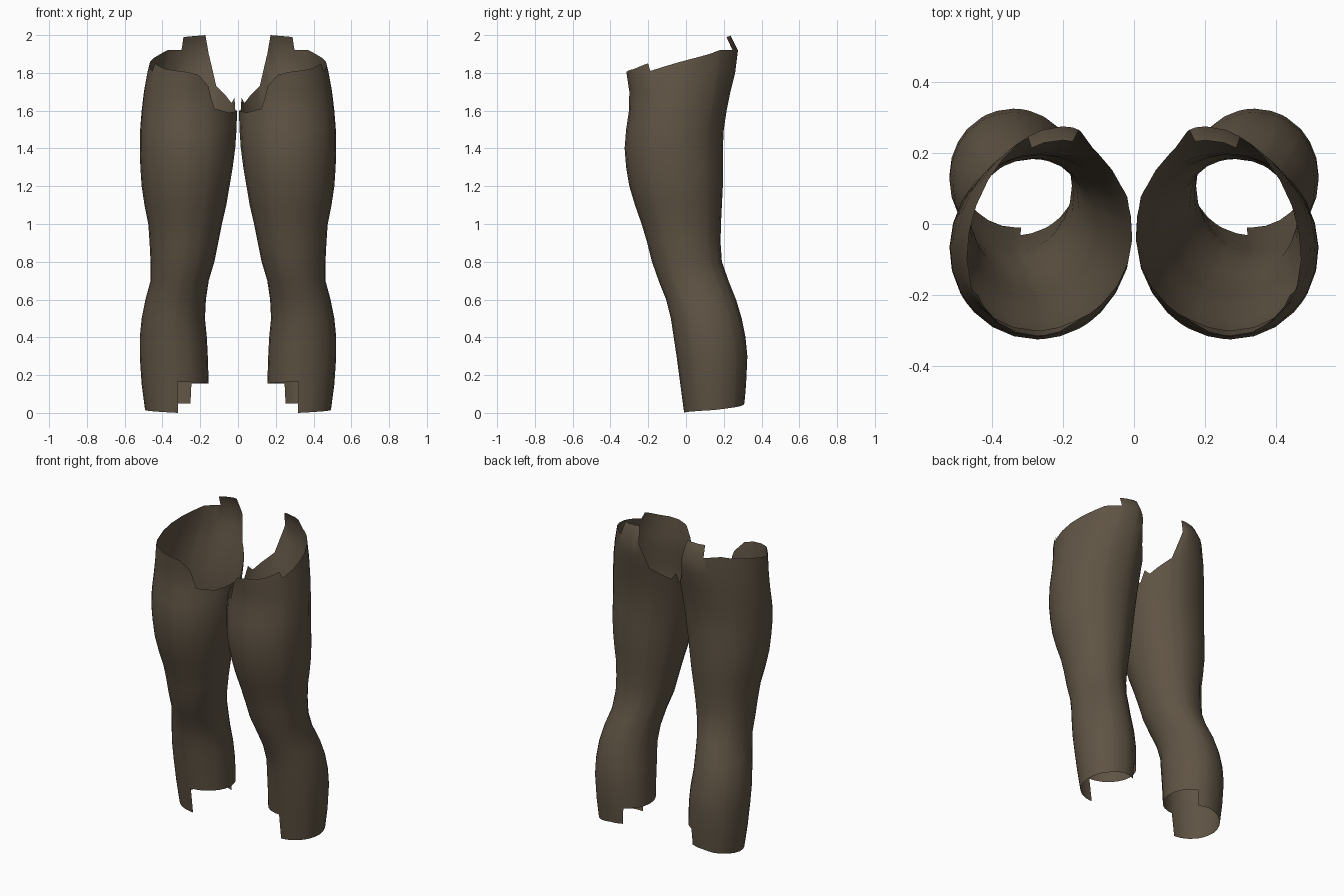
import bpy
import bmesh
from math import sin, cos, radians

default_cube = bpy.data.objects.get("Cube")
if default_cube:
    bpy.data.objects.remove(default_cube, do_unlink=True)

# Cloth colour shared by both legs
cloth = bpy.data.materials.new("dark_brown_cloth")
cloth.use_nodes = True
cloth_colour = (0.115, 0.088, 0.058, 1.0)
cloth.diffuse_color = cloth_colour
shader = cloth.node_tree.nodes["Principled BSDF"]
shader.inputs["Base Color"].default_value = cloth_colour
shader.inputs["Roughness"].default_value = 0.9

# Leg sections: height, inner x, outer x, front y, back y
sections = [
    (0, .17, .49, -.01, .305),
    (.15, .155, .51, -.03, .318),
    (.3, .16, .52, -.05, .325),
    (.4, .165, .52, -.065, .315),
    (.5, .175, .51, -.08, .295),
    (.6, .17, .49, -.105, .265),
    (.7, .155, .463, -.145, .225),
    (.8, .125, .463, -.18, .19),
    (.9, .105, .468, -.205, .183),
    (1, .085, .475, -.235, .185),
    (1.1, .062, .495, -.27, .19),
    (1.2, .045, .51, -.3, .195),
    (1.3, .028, .517, -.317, .195),
    (1.4, .015, .52, -.325, .195),
    (1.5, .008, .518, -.317, .2),
    (1.6, .005, .51, -.302, .215),
    (1.7, .005, .498, -.3, .235),
    (1.8, .005, .48, -.315, .26),
    (1.92, .015, .45, -.32, .275),
    (2, .03, .43, -.31, .235),
]

# Torn edges: angle round the leg (outer side = 0, back = 90), height
waist_edge = [
    (-180, 1.6), (-150, 1.59), (-126, 1.61), (-122, 1.66), (-118, 1.73),
    (-105, 1.79), (-90, 1.805), (-60, 1.82), (-37, 1.85), (-34, 1.81),
    (0, 1.86), (30, 1.9), (42, 1.92), (64.5, 1.92), (65, 1.99),
    (98, 2), (103, 1.9), (117, 1.73), (147, 1.64), (155, 1.67),
    (160, 1.6), (180, 1.6),
]
hem_edge = [
    (-180, .155), (-94.5, .165), (-94, 0), (0, .015), (60, .035),
    (90, .05), (118.5, .05), (119, .155), (180, .155),
]


def interpolate(table, key):
    """Return the values of a sorted table at the given key."""
    for low, high in zip(table, table[1:]):
        if key <= high[0]:
            break
    amount = (key - low[0]) / (high[0] - low[0])
    return [a + (b - a) * amount for a, b in zip(low[1:], high[1:])]


def leg_point(angle, height, side):
    """Point on the cloth, with the seat skewed towards the middle."""
    inner, outer, front, back = interpolate(sections, height)
    turn = radians(angle)
    skew = -.03 * min(max((height - 1.3) / .5, 0), 1)
    x = (inner + outer) / 2 + (outer - inner) / 2 * cos(turn) + skew * sin(turn)
    y = (front + back) / 2 + (back - front) / 2 * sin(turn)
    return side * max(x, .003), y, height


def build_leg(name, side):
    bm = bmesh.new()
    edge_angles = [point[0] for point in waist_edge + hem_edge]
    angles = sorted(set(edge_angles + list(range(-180, 180, 15))) - {180})

    # Columns of points, clipped to the torn edges
    columns = []
    for angle in angles:
        bottom = interpolate(hem_edge, angle)[0]
        top = interpolate(waist_edge, angle)[0]
        column, previous = [], None
        for section in sections:
            height = min(max(section[0], bottom), top)
            if height != previous:
                vert = bm.verts.new(leg_point(angle, height, side))
            column.append(vert)
            previous = height
        columns.append(column)

    # Cloth between neighbouring columns
    for left, right in zip(columns, columns[1:] + columns[:1]):
        for row in range(len(sections) - 1):
            corners = (left[row], right[row], right[row + 1], left[row + 1])
            corners = list(dict.fromkeys(corners))
            if len(corners) > 2:
                face = bm.faces.new(corners[::side])
                face.smooth = True

    mesh = bpy.data.meshes.new(name)
    bm.to_mesh(mesh)
    bm.free()
    mesh.materials.append(cloth)
    leg = bpy.data.objects.new(name, mesh)
    bpy.context.collection.objects.link(leg)


build_leg("left_trouser_leg", 1)
build_leg("right_trouser_leg", -1)
